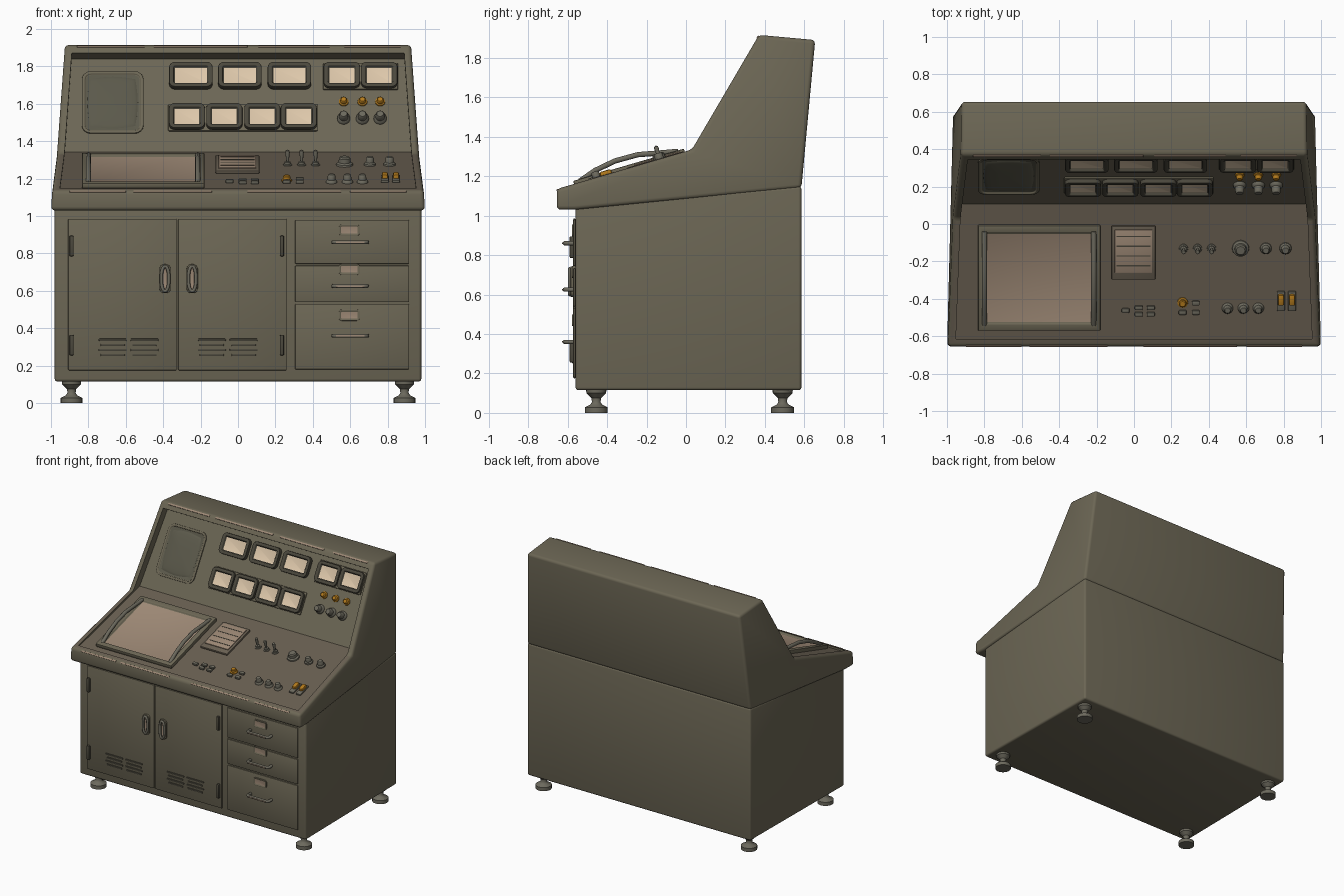
import bpy, bmesh, math
from mathutils import Matrix, Vector

old = bpy.data.objects.get("Cube")
if old:
    bpy.data.objects.remove(old, do_unlink=True)


def paint(name, r, g, b):
    m = bpy.data.materials.new(name)
    m.use_nodes = True
    m.diffuse_color = (r, g, b, 1)
    bsdf = m.node_tree.nodes["Principled BSDF"]
    bsdf.inputs["Base Color"].default_value = (r, g, b, 1)
    bsdf.inputs["Roughness"].default_value = 0.7
    return m


OLIVE = paint("olive grey paint", .15, .134, .09)
DESK = paint("desk brown grey", .14, .115, .083)
DARK = paint("dark trim", .07, .064, .046)
SCREEN = paint("screen grey", .105, .1, .07)
METAL = paint("knob metal", .15, .142, .11)
TAN = paint("worn tan", .34, .25, .18)
CREAM = paint("meter cream", .72, .57, .4)
ORANGE = paint("lamp orange", .46, .2, .012)


def add(name, bm, mats, matrix=Matrix()):
    bmesh.ops.recalc_face_normals(bm, faces=bm.faces)
    mesh = bpy.data.meshes.new(name)
    bm.to_mesh(mesh)
    bm.free()
    for m in mats:
        mesh.materials.append(m)
    ob = bpy.data.objects.new(name, mesh)
    ob.matrix_world = matrix
    bpy.context.collection.objects.link(ob)
    return ob


def soften(bm, width, segments=2):
    edges = [e for e in bm.edges if e.calc_face_angle(0) > .7]
    bmesh.ops.bevel(bm, geom=edges, offset=width, segments=segments,
                    affect='EDGES', profile=.5, clamp_overlap=True)


# Placement frames: local x runs sideways, y up the surface, z out of it
def spot(origin, up):
    x, y = Vector((1, 0, 0)), Vector(up).normalized()
    m = Matrix((x, y, x.cross(y))).transposed().to_4x4()
    m.translation = origin
    return m


def front(x, z):
    return spot((x, -.56, z), (0, 0, 1))


def panel(x, z):
    return spot((x, .106 + (z - 1.342) * .584, z), (0, .505, .863))


def desk(x, y):
    return spot((x, y, 1.342 + (y - .106) * .291), (0, .96, .28))


def prism(name, profile, half_width, mat, bevel=0):
    bm = bmesh.new()
    sides = [[bm.verts.new((s * half_width(y, z), y, z)) for y, z in profile]
             for s in (-1, 1)]
    for loop in sides:
        bm.faces.new(loop)
    n = len(profile)
    for i in range(n):
        j = (i + 1) % n
        bm.faces.new((sides[0][i], sides[0][j], sides[1][j], sides[1][i]))
    bmesh.ops.recalc_face_normals(bm, faces=bm.faces)
    if bevel:
        edges = [e for e in bm.edges if e.calc_face_angle(0) > .2]
        bmesh.ops.bevel(bm, geom=edges, offset=bevel, segments=3,
                        affect='EDGES', profile=.5)
    return add(name, bm, [mat])


def block(bm, w, h, d):
    bmesh.ops.create_cube(bm, size=1, matrix=Matrix.Translation((0, 0, d / 2))
                          @ Matrix.Diagonal((w, h, d, 1)))


def box(name, w, h, d, place, mat, bevel=0):
    bm = bmesh.new()
    block(bm, w, h, d)
    if bevel:
        soften(bm, bevel)
    return add(name, bm, [mat], place)


# Framed tray: raised rim around a sunken face of a second colour
def tray(name, w, h, d, rim, sink, place, mats, corner=0, bevel=.005):
    bm = bmesh.new()
    block(bm, w, h, d)
    if corner:
        posts = [e for e in bm.edges
                 if abs(e.verts[0].co.z - e.verts[1].co.z) > d / 2]
        bmesh.ops.bevel(bm, geom=posts, offset=corner, segments=4,
                        affect='EDGES', profile=.5)
    bm.normal_update()
    top = max(bm.faces, key=lambda f: f.calc_center_median().z)
    bmesh.ops.inset_region(bm, faces=[top], thickness=rim)
    bmesh.ops.inset_region(bm, faces=[top], thickness=.003)
    for v in top.verts:
        v.co.z -= sink
    top.material_index = 1
    bm.normal_update()
    soften(bm, bevel)
    return add(name, bm, mats, place)


def lathe(name, profile, place, mat, steps=20):
    bm = bmesh.new()
    vs = [bm.verts.new((r, 0, z)) for r, z in profile]
    es = [bm.edges.new(p) for p in zip(vs, vs[1:])]
    bmesh.ops.spin(bm, geom=vs + es, cent=(0, 0, 0), axis=(0, 0, 1),
                   angle=math.tau, steps=steps)
    bmesh.ops.remove_doubles(bm, verts=bm.verts, dist=.0005)
    return add(name, bm, [mat], place)


def rod(name, points, radius, place, mat, closed=False):
    cu = bpy.data.curves.new(name, 'CURVE')
    cu.dimensions = '3D'
    cu.bevel_depth, cu.bevel_resolution, cu.use_fill_caps = radius, 3, True
    sp = cu.splines.new('POLY')
    sp.points.add(len(points) - 1)
    for p, co in zip(sp.points, points):
        p.co = (*co, 1)
    sp.use_cyclic_u = closed
    cu.materials.append(mat)
    ob = bpy.data.objects.new(name, cu)
    ob.matrix_world = place
    bpy.context.collection.objects.link(ob)


def knob(name, place, r, h, mat=METAL):
    lathe(name, [(0, h), (r * .6, h), (r * .8, h * .85), (r * .85, h * .35),
                 (r * 1.15, h * .2), (r * 1.2, 0), (0, 0)], place, mat)


# Cabinet and console shell, with the sloped faces recessed
prism("cabinet", [(-.56, .115), (.585, .115), (.585, 1.15), (-.56, 1.05)],
      lambda y, z: .98 - .011 * (y + .56), OLIVE, .015)


def taper(y, z):
    return 1 - .02 * (y + .655) - .061 * (z - 1.03)


shell = prism("console", [(-.655, 1.03), (-.56, 1.03), (.585, 1.14), (.655, 1.89),
                          (.37, 1.916), (.03, 1.335), (-.655, 1.135)], taper, OLIVE, .02)
cutter = prism("recess_cutter", [(-.615, 1.132), (.106, 1.342), (.397, 1.84), (.26, 1.92),
                                 (-.1, 1.6), (-.615, 1.3)],
               lambda y, z: taper(y, z) - .04, OLIVE)
cutter.hide_render = True
cut = shell.modifiers.new("recess", 'BOOLEAN')
cut.operation, cut.solver, cut.object = 'DIFFERENCE', 'EXACT', cutter
bpy.context.view_layer.objects.active = shell
bpy.ops.object.modifier_apply(modifier=cut.name)
bpy.data.objects.remove(cutter, do_unlink=True)
# The desk floor faces steeply up and lies below the panel
shell.data.materials.append(DESK)
for f in shell.data.polygons:
    if f.normal.z > .9 and f.normal.y < -.2 and f.center.z < 1.4:
        f.material_index = len(shell.data.materials) - 1

# Levelling feet
for x in (-.89, .89):
    for y in (-.455, .49):
        lathe("foot", [(0, 0), (.058, 0), (.058, .028), (.03, .042), (.022, .055),
                       (.024, .075), (.05, .1), (.052, .125), (0, .125)],
              Matrix.Translation((x, y, 0)), METAL)

# Doors with hinges, oval pulls and vents
for x, hinge, pull, vent in ((-.618, -.89, -.39, -.585), (-.03, .235, -.245, -.055)):
    box("door", .58, .81, .012, front(x, .58), OLIVE, .005)
    for z in (.84, .31):
        box("hinge", .022, .11, .03, front(hinge, z), DARK, .006)
    oval = [(.02 * math.cos(a), .055 * math.sin(a) + math.copysign(.012, math.sin(a)), .03)
            for a in (math.tau * (i + .5) / 16 for i in range(16))]
    rod("door_pull", oval, .009, front(pull, .665), METAL, True)
    tray("pull_plate", .06, .155, .025, .014, .008, front(pull, .665), [OLIVE, TAN], .025, .003)
    for i, z in enumerate((.338, .311, .284, .257)):
        for s in (-1, 1):
            box("vent_slat", .15 - .02 * (i % 2), .012, .019,
                front(vent + s * .085, z), DARK, .004)

# Drawers with label plates and bar handles
for z, h, grip, label in ((.862, .235, .86, .925), (.637, .195, .625, .715), (.355, .35, .36, .47)):
    box("drawer", .61, h, .012, front(.61, z), OLIVE, .005)
    tray("label_holder", .11, .06, .019, .007, .003, front(.595, label), [OLIVE, TAN], .014, .002)
    rod("drawer_handle", [(-.09, 0, 0), (-.09, 0, .045), (-.08, 0, .055),
                          (.08, 0, .055), (.09, 0, .045), (.09, 0, 0)],
        .011, front(.6, grip), METAL)
    box("handle_wear", .15, .008, .004, front(.6, grip) @ Matrix.Translation((0, 0, .064)), TAN)

# Viewing screen with a gently domed glass
tray("screen_bezel", .33, .385, .01, .016, .007, panel(-.67, 1.605), [OLIVE, SCREEN], .05, .003)
bm = bmesh.new()
bmesh.ops.create_uvsphere(bm, u_segments=32, v_segments=12, radius=1)
for v in bm.verts:
    r = math.hypot(v.co.x, v.co.y)
    k = r / max(abs(v.co.x), abs(v.co.y), .001)
    v.co.x *= k ** .7 * .138
    v.co.y *= k ** .7 * .165
    v.co.z *= .014
add("screen_glass", bm, [SCREEN], panel(-.67, 1.605))

# Meters
row_high = [(x, 1.742, .232) for x in (-.252, .01, .275)] + [(.555, 1.742, .195), (.755, 1.742, .195)]
row_low = [(x, 1.522, .193) for x in (-.273, -.073, .13, .325)]
for x, z, w in row_high + row_low:
    tray("meter", w, .155, .035, .024, .014, panel(x, z), [DARK, CREAM], .032, .004)
box("meter_pair_plate", .4, .165, .015, panel(.655, 1.742), OLIVE, .006)
box("meter_row_plate", .8, .165, .012, panel(.026, 1.522), OLIVE, .006)

# Lamps and dials on the panel
for x in (.565, .665, .76):
    knob("lamp", panel(x, 1.61), .022, .03, ORANGE)
    knob("dial", panel(x, 1.52), .029, .055)

# Chart tray with curved side rails
tray("chart_tray", .655, .585, .03, .055, .012, desk(-.507, -.283), [OLIVE, TAN], 0, .008)
for x in (-.8, -.215):
    rod("chart_rail", [(0, -.26, .02), (0, -.17, .05), (0, -.06, .068), (0, .06, .066),
                       (0, .16, .045), (0, .26, .025)], .014, desk(x, -.283), METAL)

# Notepad with ruled lines
box("notepad_base", .235, .3, .018, desk(-.003, -.15), DESK, .006)
box("notepad_paper", .2, .24, .008, desk(-.003, -.14) @ Matrix.Translation((0, 0, .016)), TAN, .002)
for i in range(4):
    box("notepad_line", .18, .006, .002,
        desk(-.003, -.06 - i * .052) @ Matrix.Translation((0, 0, .0235)), DARK)

# Levers, knobs and switches on the desk
for x in (.265, .34, .415):
    knob("lever_base", desk(x, -.13), .02, .02)
    lathe("lever", [(0, .085), (.01, .08), (.012, .07), (.007, .02), (.007, 0), (0, 0)],
          desk(x, -.13), METAL, 12)
for x, r in ((.57, .038), (.705, .026), (.81, .027)):
    knob("desk_knob", desk(x, -.13), r, .045)
for x in (.5, .585, .665):
    knob("small_knob", desk(x, -.45), .025, .045)
for x, y in ((-.045, -.46), (.025, -.445), (.09, -.445), (.025, -.48), (.09, -.48), (.26, -.47), (.33, -.42), (.33, -.47)):
    box("push_button", .042, .024, .02, desk(x, y), METAL, .006)
knob("desk_lamp", desk(.26, -.42), .024, .03, ORANGE)
for x in (.785, .845):
    box("rocker", .032, .06, .035, desk(x, -.4), ORANGE, .008)
    box("rocker_base", .042, .11, .015, desk(x, -.41), METAL, .005)

# Worn paint along the exposed edges
for x, w in ((-.68, .36), (-.2, .5), (.3, .38), (.72, .3)):
    box("top_edge_wear", w, .014, .006, spot((x, .366, 1.904), (0, .78, .625)), TAN, .002)
for x, w in ((-.75, .3), (-.35, .42), (.3, .5), (.75, .3)):
    box("desk_edge_wear", w, .012, .005, spot((x, -.6505, 1.129), (0, .64, .77)), TAN, .002)

bpy.ops.object.select_all(action='DESELECT')
for ob in bpy.context.scene.objects:
    if ob.type == 'MESH':
        ob.select_set(True)
bpy.context.view_layer.objects.active = shell
bpy.ops.object.shade_smooth_by_angle(angle=math.radians(40))
